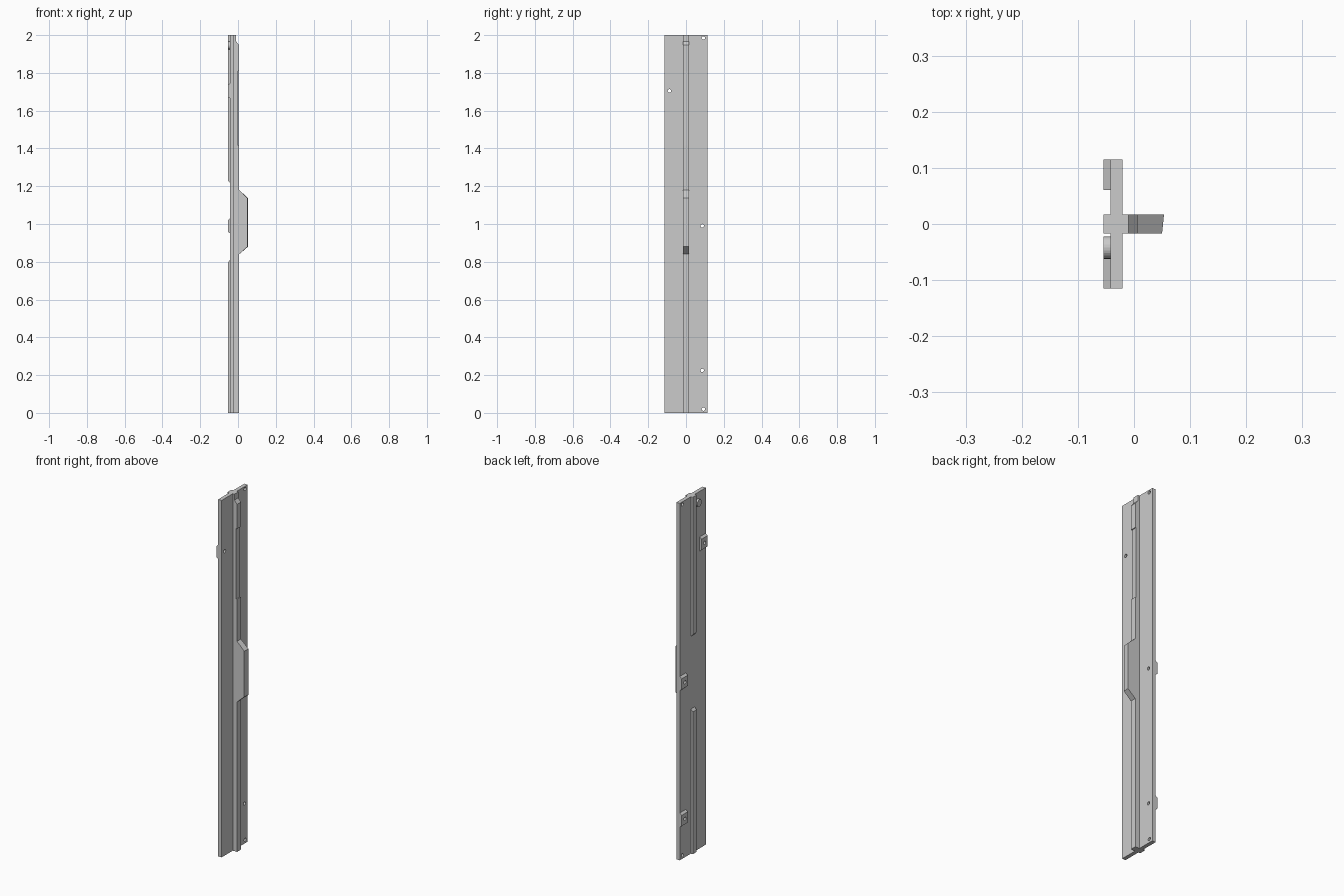
import bpy
import bmesh
from math import pi
from mathutils import Matrix

if "Cube" in bpy.data.objects:
    bpy.data.objects.remove(bpy.data.objects["Cube"], do_unlink=True)

grey = bpy.data.materials.new("light_grey")
grey.use_nodes = True
grey.diffuse_color = (0.6, 0.6, 0.6, 1)
grey.node_tree.nodes["Principled BSDF"].inputs["Base Color"].default_value = grey.diffuse_color

BACK, FACE, FRONT = -0.054, -0.042, -0.0205   # rear relief, plate rear, plate front
EDGE, HALF = 0.115, 0.017                     # plate and rib half widths


def finish(bm, name):
    bmesh.ops.recalc_face_normals(bm, faces=bm.faces)
    mesh = bpy.data.meshes.new(name)
    bm.to_mesh(mesh)
    bm.free()
    mesh.materials.append(grey)
    obj = bpy.data.objects.new(name, mesh)
    bpy.context.collection.objects.link(obj)
    return obj


def prism(name, profile, y0, y1, lean=None):
    """Extrude an (x, z) profile from y0 to y1; lean maps profile x to its x at y1."""
    bm = bmesh.new()
    lean = lean or {}
    a = [bm.verts.new((x, y0, z)) for x, z in profile]
    b = [bm.verts.new((lean.get(x, x), y1, z)) for x, z in profile]
    bm.faces.new(a)
    bm.faces.new(b[::-1])
    for i in range(len(a)):
        j = (i + 1) % len(a)
        bm.faces.new((a[i], a[j], b[j], b[i]))
    return finish(bm, name)


def disc(name, x0, x1, y, z, radius):
    bm = bmesh.new()
    turn = Matrix.Translation(((x0 + x1) / 2, y, z)) @ Matrix.Rotation(pi / 2, 4, "Y")
    bmesh.ops.create_cone(bm, cap_ends=True, segments=24, radius1=radius,
                          radius2=radius, depth=x1 - x0, matrix=turn)
    return finish(bm, name)


def drill(obj, y, z):
    cutter = disc("hole_cutter", -0.1, 0.1, y, z, 0.009)
    cutter.hide_render = True
    mod = obj.modifiers.new("hole", "BOOLEAN")
    mod.operation = "DIFFERENCE"
    mod.solver = "EXACT"
    mod.object = cutter
    bpy.context.view_layer.objects.active = obj
    bpy.ops.object.modifier_apply(modifier=mod.name)
    bpy.data.objects.remove(cutter, do_unlink=True)


# Long flat plate with its screw holes
plate = prism("plate", [(FACE, 0), (FRONT, 0), (FRONT, 2), (FACE, 2)], -EDGE, EDGE)
bosses = [(-0.088, 1.705), (0.086, 0.99), (0.086, 0.225)]
for y, z in bosses + [(0.092, 1.985), (0.092, 0.02)]:
    drill(plate, y, z)

# Stepped fin on the front face, with leaning outer faces on handle and recess
fin = [(FRONT, 0), (0.006, 0), (0.006, 0.84), (0.05, 0.88), (0.05, 1.137),
       (0.006, 1.18), (0.006, 1.415), (-0.001, 1.415), (-0.001, 1.81),
       (0.006, 1.81), (0.006, 1.947), (-0.01, 1.967), (-0.01, 2), (FRONT, 2)]
prism("fin", fin, -HALF, HALF, {0.05: 0.0535, -0.001: 0.002})

# Rear ribs with chamfered inner ends
prism("lower_rear_rib", [(FACE, 0), (BACK, 0), (BACK, 0.797), (FACE, 0.81)], -HALF, HALF)
prism("upper_rear_rib", [(FACE, 2), (BACK, 2), (BACK, 1.23), (FACE, 1.217)], -HALF, HALF)

# Chamfered screw bosses along the rear edges
for n, (y, z) in enumerate(bosses):
    side = 1 if y > 0 else -1
    y0, y1 = sorted((side * 0.061, side * EDGE))
    boss = prism(f"screw_boss_{n + 1}", [(FACE, z - 0.04), (BACK, z - 0.03),
                                         (BACK, z + 0.03), (FACE, z + 0.04)], y0, y1)
    drill(boss, y, z)

# Round locating stud near the top of the rear face
disc("locating_stud", BACK, FACE, -0.042, 1.945, 0.02)
